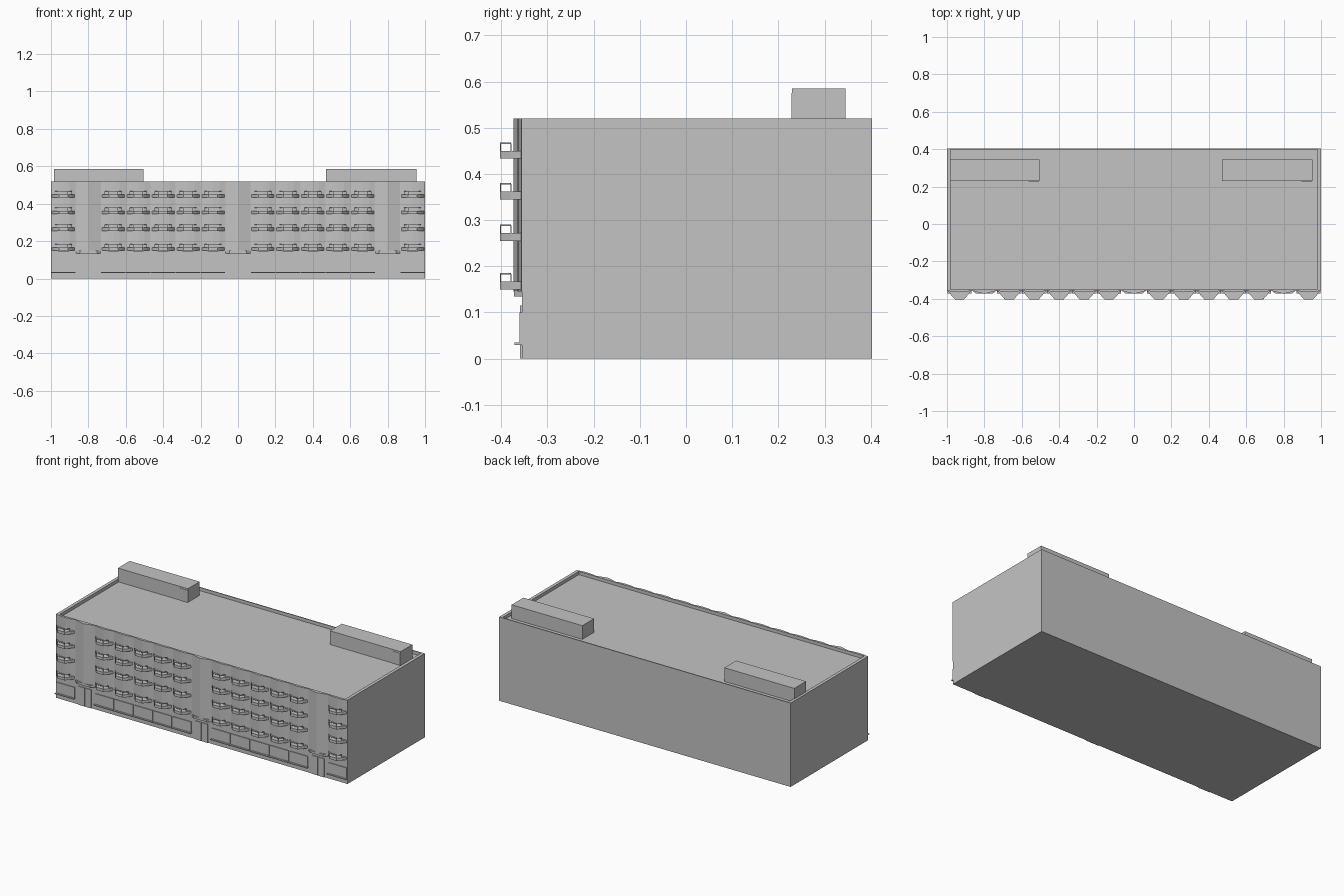
import bpy, bmesh, math

if "Cube" in bpy.data.objects:
    bpy.data.objects.remove(bpy.data.objects["Cube"])

concrete = bpy.data.materials.new("light_grey_concrete")
concrete.use_nodes = True
GREY = (0.55, 0.55, 0.55, 1)
concrete.diffuse_color = GREY
concrete.node_tree.nodes["Principled BSDF"].inputs["Base Color"].default_value = GREY

MODULES = 15
STEP = 2 / MODULES
WALL = -0.355
BACK = 0.403
TOP = 0.52
FLOORS = [0.15, 0.255, 0.345, 0.433]
COLUMNS = (1, 7, 13)


def finish(name, bm):
    bmesh.ops.recalc_face_normals(bm, faces=bm.faces)
    mesh = bpy.data.meshes.new(name)
    bm.to_mesh(mesh)
    bm.free()
    mesh.materials.append(concrete)
    obj = bpy.data.objects.new(name, mesh)
    bpy.context.collection.objects.link(obj)
    return obj


def prism(bm, outline, z0, z1):
    """Extrude a plan outline from z0 up to z1."""
    face = bm.faces.new([bm.verts.new((x, y, z0)) for x, y in outline])
    up = bmesh.ops.extrude_face_region(bm, geom=[face])["geom"]
    for v in up:
        if isinstance(v, bmesh.types.BMVert):
            v.co.z = z1


def box(bm, x0, x1, y0, y1, z0, z1):
    prism(bm, [(x0, y0), (x1, y0), (x1, y1), (x0, y1)], z0, z1)


def ribbon(bm, path, width, z0, z1):
    """Thin upright strips following a plan path."""
    for (ax, ay), (bx, by) in zip(path, path[1:]):
        length = math.hypot(bx - ax, by - ay)
        nx, ny = -(by - ay) / length * width, (bx - ax) / length * width
        prism(bm, [(ax, ay), (bx, by), (bx + nx, by + ny), (ax + nx, ay + ny)], z0, z1)


def centre(i):
    return -1 + (i + 0.5) * STEP


# Main block with a sunken roof inside parapets
bm = bmesh.new()
box(bm, -1, 1, WALL, BACK, 0, 0.5)
finish("main_block", bm)

bm = bmesh.new()
box(bm, -1, -0.98, WALL, BACK, 0.5, TOP)
box(bm, 0.98, 1, WALL, BACK, 0.5, TOP)
box(bm, -0.98, 0.98, BACK - 0.006, BACK, 0.5, TOP)
box(bm, -0.98, 0.98, WALL, WALL + 0.006, 0.5, TOP)
finish("roof_parapet", bm)

# Rooftop plant rooms, each with a door panel near its right end
for side, x0, x1 in (("right", -0.985, -0.505), ("left", 0.47, 0.955)):
    bm = bmesh.new()
    box(bm, x0, x1, 0.23, 0.345, 0.5, 0.585)
    box(bm, x1 - 0.06, x1 - 0.002, 0.228, 0.232, 0.5, 0.575)
    finish(side + "_plant_room", bm)

# Gently bowed upper facade: deep bows at stair towers, shallow at flats
bays, towers = bmesh.new(), bmesh.new()
for i in range(MODULES):
    tower = i in COLUMNS
    depth = 0.018 if tower else 0.009
    segments = 2 if tower else 4
    arc = []
    for s in range(segments + 1):
        t = 2 * s / segments - 1
        arc.append((centre(i) + t * STEP / 2, WALL - 0.001 - depth * (1 - t * t)))
    arc += [(centre(i) + STEP / 2, WALL + 0.004), (centre(i) - STEP / 2, WALL + 0.004)]
    prism(towers if tower else bays, arc, 0.145, TOP)
finish("bowed_bays", bays)
finish("stair_towers", towers)

# Balconies: tapered slab, open rail and corner posts
slabs, rails = bmesh.new(), bmesh.new()
for i in range(MODULES):
    if i in COLUMNS:
        continue
    c = centre(i)
    edge = [(c - 0.062, WALL), (c - 0.045, -0.38), (c - 0.024, -0.403),
            (c + 0.024, -0.403), (c + 0.045, -0.38), (c + 0.062, WALL)]
    for z in FLOORS:
        prism(slabs, edge, z, z + 0.017)
        ribbon(rails, edge[1:-1], 0.002, z + 0.032, z + 0.035)
        for x, y in edge[1:-1]:
            box(rails, x - 0.001, x + 0.001, y, y + 0.002, z + 0.017, z + 0.033)
finish("balcony_slabs", slabs)
finish("balcony_rails", rails)

# Ground floor shop windows with a sill, and entrances with canopies
windows, sills, doors, canopies = (bmesh.new() for _ in range(4))
for i in range(MODULES):
    c = centre(i)
    if i in COLUMNS:
        for side in (-1, 1):
            x = c + side * 0.022
            box(doors, x - 0.02, x + 0.02, WALL - 0.004, WALL, 0.0, 0.115)
        prism(canopies, [(c - 0.066, WALL), (c - 0.045, -0.372), (c + 0.045, -0.372),
                         (c + 0.066, WALL)], 0.135, 0.149)
    else:
        box(windows, c - 0.064, c + 0.064, WALL - 0.005, WALL, 0.033, 0.1)
        box(sills, c - 0.065, c + 0.065, WALL - 0.016, WALL, 0.03, 0.035)
finish("shop_windows", windows)
finish("window_sills", sills)
finish("entrance_doors", doors)
finish("entrance_canopies", canopies)
